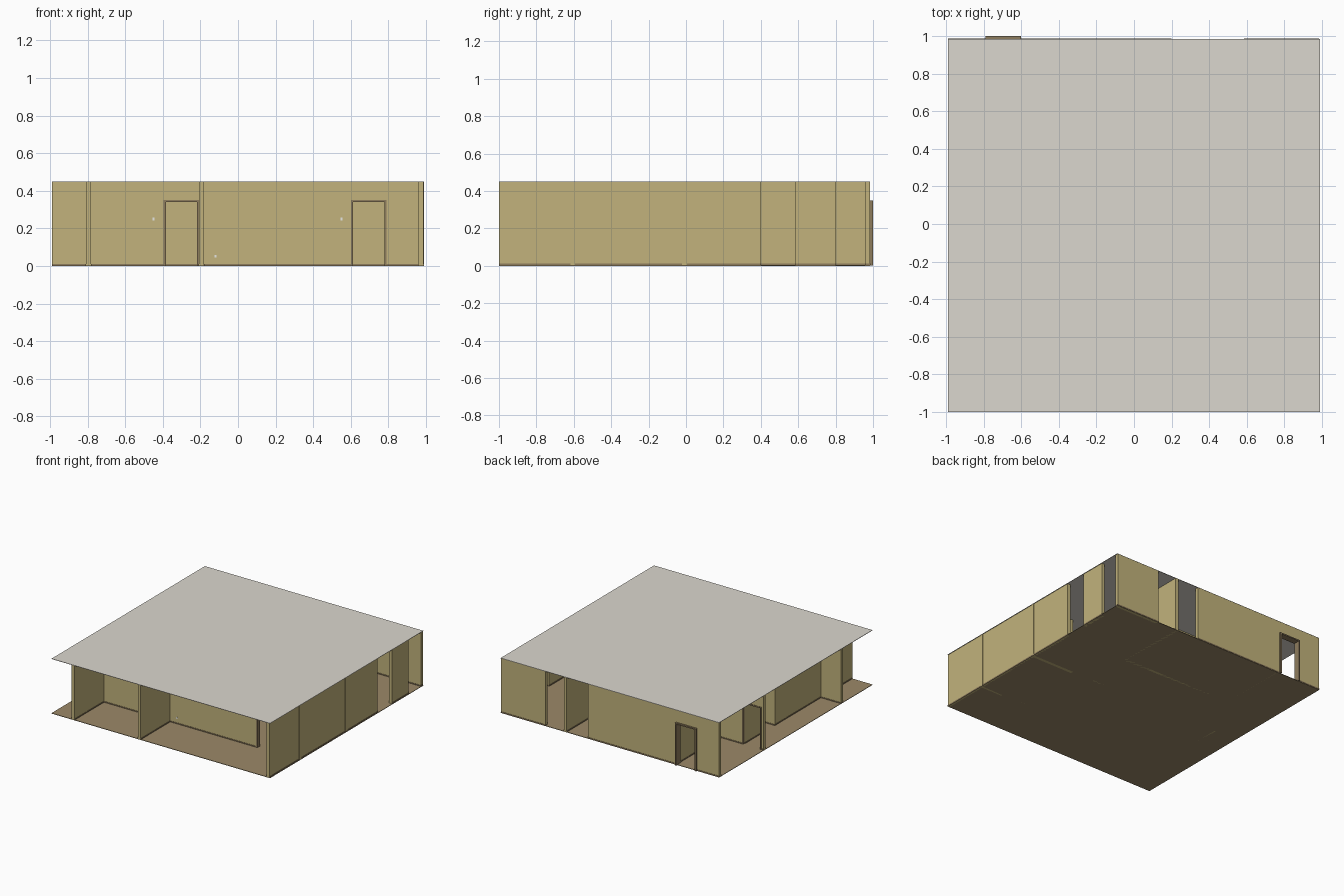
import bpy
import bmesh
from mathutils import Vector

cube = bpy.data.objects.get("Cube")
if cube:
    bpy.data.objects.remove(cube, do_unlink=True)


def material(name, rgb):
    m = bpy.data.materials.new(name)
    m.use_nodes = True
    m.diffuse_color = (*rgb, 1)
    m.node_tree.nodes["Principled BSDF"].inputs["Base Color"].default_value = (*rgb, 1)
    return m


WALL = material("ochre_wall", (0.54, 0.45, 0.2))
FLOOR = material("brown_floor", (0.33, 0.25, 0.14))
TRIM = material("dark_trim", (0.27, 0.2, 0.11))
CEILING = material("pale_grey_ceiling", (0.71, 0.68, 0.62))
PLATE = material("white_plate", (0.8, 0.8, 0.78))

HEIGHT = 0.447      # ceiling underside
DOOR = 0.34         # door opening height
THICK = 0.025       # wall thickness
SKIRT = 0.012       # skirting height
LIP = 0.003         # how far trim stands off the wall


def boxes(name, spans, mat):
    """One object made of boxes, each given by its low and high corner."""
    bm = bmesh.new()
    for lo, hi in spans:
        lo, hi = Vector(lo), Vector(hi)
        cube = bmesh.ops.create_cube(bm, size=1)
        for v in cube["verts"]:
            v.co = Vector(c * s for c, s in zip(v.co, hi - lo)) + (lo + hi) / 2
    mesh = bpy.data.meshes.new(name)
    bm.to_mesh(mesh)
    bm.free()
    mesh.materials.append(mat)
    obj = bpy.data.objects.new(name, mesh)
    bpy.context.collection.objects.link(obj)
    return obj


def wall(name, axis, at, start, end, doors=(), gaps=(), jut=0.004):
    """Straight wall along an axis, with framed doors, open gaps and skirting."""
    def span(a, b, z0, z1, extra=0):
        across = THICK / 2 + extra
        if axis == "x":
            return (a, at - across, z0), (b, at + across, z1)
        return (at - across, a, z0), (at + across, b, z1)

    solid, skirting, frame = [], [], []
    pos = start
    for a, b in sorted([*doors, *gaps, (end, end)]):
        if a > pos:
            solid.append(span(pos, a, 0, HEIGHT))
            skirting.append(span(pos, a, 0.002, SKIRT, LIP))
        pos = b
    for a, b in doors:
        solid.append(span(a, b, DOOR, HEIGHT))
        frame += [span(a - 0.005, a + 0.006, 0.002, DOOR, jut),
                  span(b - 0.006, b + 0.005, 0.002, DOOR, jut),
                  span(a - 0.005, b + 0.005, DOOR, DOOR + 0.01, jut)]
    boxes(name, solid, WALL)
    boxes(name + "_skirting", skirting, TRIM)
    if frame:
        boxes(name + "_door_frame", frame, TRIM)


# Floor and ceiling slabs
boxes("floor", [((-0.99, -1, 0), (0.99, 0.985, 0.004))], FLOOR)
boxes("ceiling", [((-0.99, -1, HEIGHT), (0.99, 0.985, HEIGHT + 0.003))], CEILING)

# Outer walls
wall("right_side_wall", "y", 0.973, -1, 0.985, gaps=[(0.4, 0.585), (0.8, 0.96)])
wall("back_wall", "x", 0.972, -0.99, 0.985,
     doors=[(-0.785, -0.605)], gaps=[(0.2, 0.585)], jut=0.015)

# Cross walls
wall("front_room_wall", "x", -0.605, -0.99, 0.989,
     doors=[(-0.39, -0.212), (0.605, 0.785)])
wall("corridor_front_wall", "x", -0.008, -0.808, 0.989, gaps=[(0.4, 0.6)])
wall("corridor_back_wall", "x", 0.395, -0.99, 0.417, doors=[(-0.965, -0.8)])

# Partitions running front to back
wall("left_partition", "y", -0.795, -1, 0.395, gaps=[(0.005, 0.19)])
wall("middle_partition", "y", -0.195, -1, -0.605)
wall("entry_partition", "y", -0.59, 0.395, 0.972)
wall("back_room_partition", "y", 0.405, 0.395, 0.985)

# Light switches and socket on the front room wall
face = -0.605 - THICK / 2
for name, x, z in (("left_switch", -0.45, 0.25), ("right_switch", 0.55, 0.25),
                   ("socket", -0.12, 0.052)):
    boxes(name, [((x - 0.006, face - 0.004, z - 0.007), (x + 0.006, face, z + 0.007))], PLATE)
